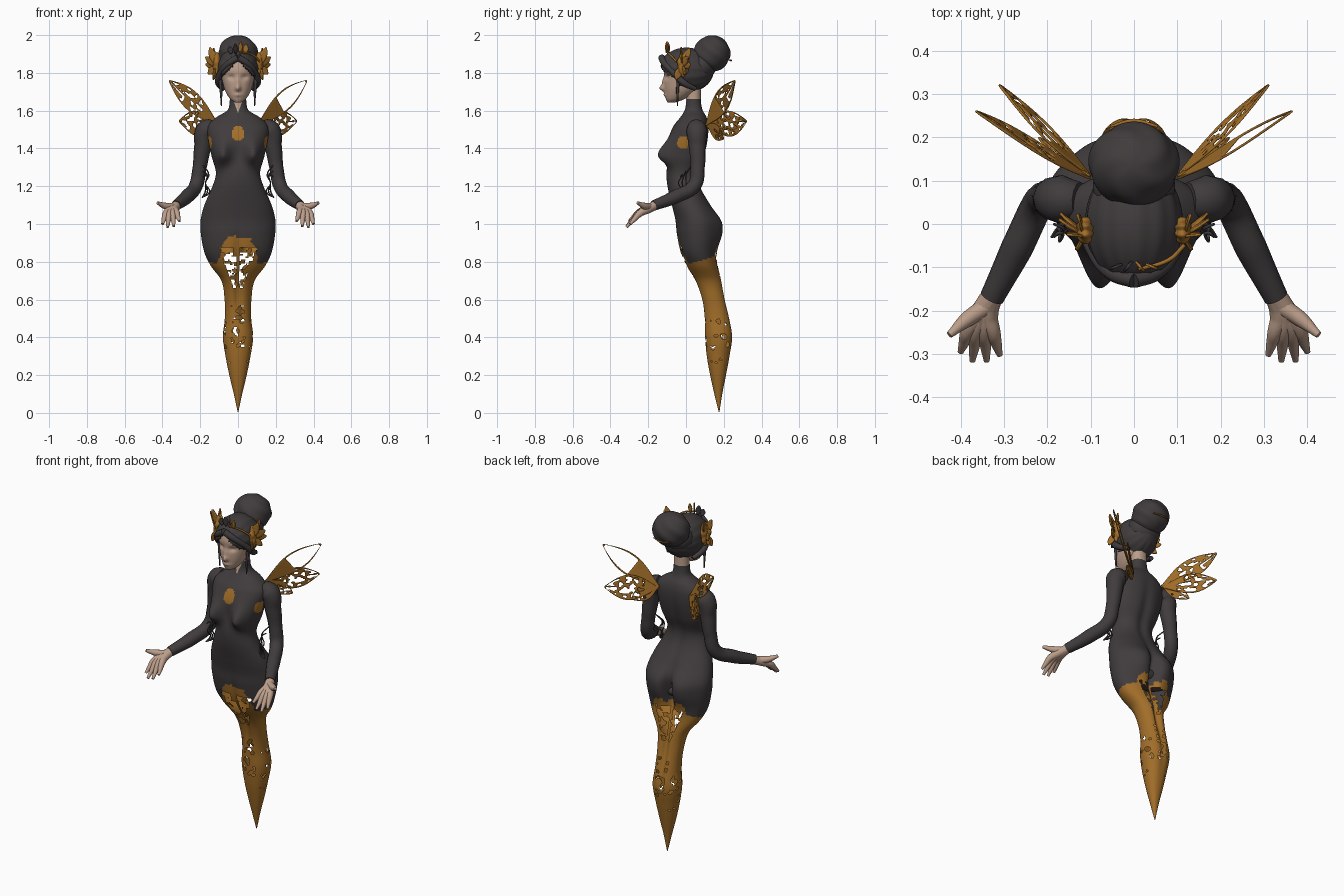
import bpy, bmesh, math
from mathutils import Vector, noise

if "Cube" in bpy.data.objects:
    bpy.data.objects.remove(bpy.data.objects["Cube"])


def mat(name, rgb):
    m = bpy.data.materials.new(name)
    m.diffuse_color = (*rgb, 1)
    m.use_nodes = True
    m.node_tree.nodes["Principled BSDF"].inputs["Base Color"].default_value = m.diffuse_color
    return m


SUIT = mat("charcoal", (0.052, 0.045, 0.046))
GOLD = mat("antique gold", (0.36, 0.155, 0.022))
SKIN = mat("skin", (0.50, 0.34, 0.255))


def finish(name, bm, mats):
    bmesh.ops.recalc_face_normals(bm, faces=bm.faces[:])
    for f in bm.faces:
        f.smooth = True
    me = bpy.data.meshes.new(name)
    bm.to_mesh(me)
    bm.free()
    for m in mats:
        me.materials.append(m)
    ob = bpy.data.objects.new(name, me)
    bpy.context.collection.objects.link(ob)
    return ob


def interp(rows, z):
    """Smooth interpolation of (z, half width, front y, back y) rows."""
    n = len(rows)
    i = max(k for k in range(n - 1) if rows[k][0] <= z or k == 0)
    a, b = rows[i], rows[i + 1]
    p, q = rows[max(i - 1, 0)], rows[min(i + 2, n - 1)]
    h = b[0] - a[0]
    t = (z - a[0]) / h
    out = []
    for c in (1, 2, 3):
        m0 = (b[c] - p[c]) / (b[0] - p[0]) * h
        m1 = (q[c] - a[c]) / (q[0] - a[0]) * h
        out.append((2*t**3 - 3*t*t + 1)*a[c] + (t**3 - 2*t*t + t)*m0
                   + (3*t*t - 2*t**3)*b[c] + (t**3 - t*t)*m1)
    return out


def loft(rows, rings, segs, shape):
    """Stack of rounded sections; shape(x, y, z, front) returns an adjusted y."""
    bm = bmesh.new()
    prev = None
    for r in range(rings + 1):
        z = rows[0][0] + (rows[-1][0] - rows[0][0]) * r / rings
        w, yf, yb = interp(rows, z)
        ring = []
        for k in range(segs):
            a = 2 * math.pi * k / segs
            c, s = math.cos(a), math.sin(a)
            x = w * math.copysign(abs(c)**0.93, c)
            y = (yf + yb)/2 + (yb - yf)/2 * math.copysign(abs(s)**0.93, s)
            ring.append(bm.verts.new((x, shape(x, y, z, -s), z)))
        if prev:
            for k in range(segs):
                j = (k + 1) % segs
                bm.faces.new((prev[k], prev[j], ring[j], ring[k]))
        else:
            bm.faces.new(ring)
        prev = ring
    bm.faces.new(prev)
    return bm


def bump(v, c, r):
    return math.exp(-((v - c) / r)**2)


def tube(name, pts, material, res=6):
    """Round limb through (x, y, z, radius) points."""
    cu = bpy.data.curves.new(name, 'CURVE')
    cu.dimensions = '3D'
    cu.bevel_depth = 1
    cu.bevel_resolution = 4
    cu.resolution_u = res
    cu.use_fill_caps = True
    sp = cu.splines.new('BEZIER')
    sp.bezier_points.add(len(pts) - 1)
    for bp, p in zip(sp.bezier_points, pts):
        bp.co, bp.radius = p[:3], p[3]
        bp.handle_left_type = bp.handle_right_type = 'AUTO'
    cu.materials.append(material)
    ob = bpy.data.objects.new(name, cu)
    bpy.context.collection.objects.link(ob)
    bpy.ops.object.select_all(action='DESELECT')
    ob.select_set(True)
    bpy.context.view_layer.objects.active = ob
    bpy.ops.object.convert(target='MESH')
    bpy.ops.object.shade_smooth()


def flip(s, pts):
    return [(s * p[0], *p[1:]) for p in pts]


def ball(name, c, r, material, warp=None, drop=None):
    bm = bmesh.new()
    bmesh.ops.create_uvsphere(bm, u_segments=64, v_segments=40, radius=1)
    for v in bm.verts:
        k = warp(v.co) if warp else 1
        v.co = Vector([c[i] + r[i] * v.co[i] * k for i in range(3)])
    if drop:
        bmesh.ops.delete(bm, geom=[f for f in bm.faces if drop(f.calc_center_median())], context='FACES')
    return finish(name, bm, [material])


def blade(name, root, tip, width, hole=None, nt=8, ns=4, material=GOLD):
    """Gently bowed leaf or wing in the upright plane through root and tip."""
    root, tip = Vector(root), Vector(tip)
    u = tip - root
    n = u.cross(Vector((0, 0, 1))).normalized()
    v = n.cross(u).normalized()
    n *= math.copysign(.22 * width, root.x)

    def point(t, w):
        return root + u * t + v * w * (width * math.sin(math.pi * t**1.15) + .003) + n * math.sin(math.pi * t) * w
    bm = bmesh.new()
    g = [[bm.verts.new(point(i / nt, 2*j/ns - 1)) for j in range(ns + 1)] for i in range(nt + 1)]
    for i in range(nt):
        for j in range(ns):
            if not (hole and 0 < j < ns - 1 and i < nt - 1 and hole(i / nt, i, j)):
                bm.faces.new((g[i][j], g[i+1][j], g[i+1][j+1], g[i][j+1]))
    ob = finish(name, bm, [material])
    ob.modifiers.new("thickness", 'SOLIDIFY').thickness = 0.006
    ob.modifiers["thickness"].offset = 0
    if hole:
        ob.modifiers.new("rounding", 'SUBSURF').levels = 1


# Body: neck to the pointed tail in one shell
BODY = [(0.005, .002, .173, .177), (0.1, .022, .15, .192), (0.2, .046, .128, .212), (0.3, .066, .11, .232),
        (0.4, .08, .10, .248), (0.5, .070, .095, .235), (0.6, .071, .08, .212), (0.7, .088, .045, .192),
        (0.78, .145, 0, .172), (0.85, .178, -.03, .164), (0.95, .197, -.05, .178), (1.02, .198, -.057, .175),
        (1.1, .178, -.075, .13), (1.2, .135, -.098, .078), (1.27, .117, -.103, .07), (1.36, .14, -.092, .10),
        (1.45, .158, -.092, .118), (1.52, .158, -.065, .12), (1.565, .115, -.03, .11), (1.6, .058, -.008, .09),
        (1.64, .045, 0, .08), (1.72, .043, 0, .078)]


def body_shape(x, y, z, front):
    if front > 0:  # bust, and the line between the legs
        y -= 0.072 * bump(abs(x), .085, .046) * bump(z, 1.365, .05 if z < 1.365 else .07) * min(1, front * 2)
        y += 0.02 * bump(x, 0, .02) * bump(z, .72, .2)
    else:          # seat, and the cleft running down the back
        y += 0.022 * bump(abs(x), .085, .06) * bump(z, .97, .1)
        y -= 0.05 * bump(x, 0, .028) * bump(z, .93, .12) + 0.025 * bump(x, 0, .02) * bump(z, .65, .22)
        y -= 0.012 * bump(x, 0, .03) * bump(z, 1.3, .18)
    return y


bm = loft(BODY, 240, 144, body_shape)
doomed = []
for f in bm.faces:
    x, y, z = f.calc_center_median()
    w, yf, yb = interp(BODY, z)
    front = y < (yf + yb) / 2
    ax, n = abs(x), noise.noise(Vector((x, y, z)) * 38)
    # gold stocking line, rising into ragged lace at the middle
    line = .785 + .28 * y
    if ax < .11:
        line += min(.15 if front else .05, (.11 - ax) * 4) + n * .03
    medallion = front and (x / .033)**2 + ((z - 1.48) / .04)**2 < 1
    armpit = front and ((ax - .152) / .014)**2 + ((z - 1.43) / .035)**2 < 1
    if z < line or medallion or armpit:
        f.material_index = 1
    elif z > (1.585 + ax * 3 if front and ax < .026 else 1.665):
        f.material_index = 2
    # pierced lace down the middle and behind the knees
    upper = .66 < z < (.88 if front else .85) and .006 < ax < .015 + .075 * (z - .64) / .2
    lower = .35 < z < .57 and ax < .035
    knee = .26 < z < .5 and y > .13 and ax > .035
    if (upper and n > -.12) or (lower and n > .14) or (knee and n > .33):
        doomed.append(f)
bmesh.ops.delete(bm, geom=doomed, context='FACES')
finish("bodysuit_and_tail", bm, [SUIT, GOLD, SKIN])
ball("crotch_lining", (0, .06, .935), (.165, .085, .045), SUIT)

# Head with nose, lips and eye sockets
HEAD = [(1.643, .016, -.097, -.06), (1.66, .04, -.106, -.01), (1.70, .066, -.112, .05), (1.74, .079, -.115, .08),
        (1.78, .086, -.114, .09), (1.82, .087, -.117, .09), (1.87, .078, -.10, .08), (1.92, .04, -.06, .05)]


def head_shape(x, y, z, front):
    if front > 0:
        y -= .024 * bump(x, 0, .013) * bump(z, 1.718, .016) + .011 * bump(x, 0, .011) * bump(z, 1.75, .03)
        y -= .008 * bump(x, 0, .02) * bump(z, 1.683, .01)
        y += .011 * bump(abs(x), .035, .018) * bump(z, 1.777, .013)
    return y


finish("head", loft(HEAD, 60, 72, head_shape), [SKIN])

# Hair: cap with open face, bun
cap = ball("hair_cap", (0, .002, 1.815), (.112, .145, .118), SUIT,
           warp=lambda c: 1 + .012 * math.sin(14 * math.atan2(c.x, c.z)),
           drop=lambda c: (c.y < -.035 and c.z < 1.875 - 1.05 * abs(c.x)) or (c.y < .02 and c.z < 1.72))
cap.modifiers.new("thickness", 'SOLIDIFY').thickness = 0.012
ball("hair_bun", (0, .138, 1.903), (.104, .096, .096), SUIT,
     warp=lambda c: 1 + .025 * math.sin(5 * math.atan2(c.y, c.x) + 7 * c.z) * (1 - c.z**4))
ball("bun_base", (0, .085, 1.84), (.095, .075, .08), SUIT)
tube("bun_ornament", [(-.055, .225, 1.87, .003), (0, .238, 1.865, .005), (.055, .225, 1.87, .003)], GOLD)

# Small crown on the front of the hair
for x, top in ((-.045, 1.94), (-.015, 1.955), (.015, 1.965), (.045, 1.95)):
    blade("crown_leaf", (x * .8, -.095, 1.90), (x, -.1, top), .012, material=SUIT if x < 0 else GOLD)
tube("crown_band", [(.01, -.105, 1.912, .004), (.08, -.083, 1.895, .005), (.115, -.05, 1.86, .005)], GOLD)

for s in (1, -1):
    # Hair at the sides
    tube("hair_roll", flip(s, [(0, -.13, 1.882, .018), (.05, -.113, 1.85, .018), (.092, -.065, 1.8, .016),
                               (.104, -.015, 1.75, .018), (.08, .05, 1.715, .012)]), SUIT)
    tube("hair_lock", flip(s, [(.096, -.04, 1.78, .01), (.09, -.045, 1.7, .007), (.088, -.045, 1.625, .003)]), SUIT)

    # Gold leaf cluster over each ear
    ball("ear_ornament", (s * .112, -.015, 1.845), (.02, .03, .065), GOLD,
         warp=lambda c: 1 + .08 * math.sin(7 * math.atan2(c.z, c.y)))
    for tip in ((.172, .01, 1.885), (.15, -.025, 1.935), (.17, .025, 1.845), (.158, .0, 1.795),
                (.132, -.055, 1.765), (.13, .02, 1.93)):
        blade("ear_leaf", (s * .112, -.025, 1.835), (s * tip[0], *tip[1:]), .017)

    # Sleeved arm
    tube("sleeve", flip(s, [(.125, .055, 1.515, .042), (.168, .057, 1.495, .056), (.187, .06, 1.41, .045),
                            (.203, .062, 1.3, .037), (.222, .045, 1.205, .037), (.27, -.055, 1.145, .037),
                            (.328, -.17, 1.098, .028)]), SUIT, 10)

    # Open hand: fingers fan out of the wrist
    for n, tip in enumerate(((.4, -.295, 1.0), (.373, -.315, .983), (.34, -.315, .988), (.31, -.302, 1.015))):
        base = (.383 - .019 * n, -.248, 1.053 + .003 * n)
        tube("finger", flip(s, [(.327, -.165, 1.098, .025), (.358 - .007 * n, -.21, 1.076, .024), (*base, .018),
                                (*[(base[i] + tip[i]) / 2 for i in range(3)], .013), (*tip, .007)]), SKIN)
    tube("thumb", flip(s, [(.34, -.19, 1.09, .021), (.385, -.22, 1.095, .018), (.426, -.256, 1.112, .008)]), SKIN)

    # Ragged lace hanging between elbow and waist
    for k in range(3):
        tube("sleeve_lace", flip(s, [(.185, .03 - .03 * k, 1.31 - .03 * k, .003), (.155 + .008 * k, -.01 * k, 1.26, .004),
                                     (.172, -.02 * k, 1.215, .003), (.15 + .012 * k, -.01, 1.17, .004),
                                     (.19, -.03, 1.14, .003)]), SUIT)

    # Wings: the right upper wing is nearly an empty frame, the left is fuller
    def cells(start, amount):
        return lambda t, i, j: t > start and noise.noise(Vector((i * .47, j * .61, s * 3.3))) > amount
    blade("upper_wing", (s * .10, .105, 1.52), (s * .365, .26, 1.76), .055,
          cells(.46, -.9) if s > 0 else cells(.3, .14), 30, 12)
    blade("lower_wing", (s * .10, .11, 1.515), (s * .312, .322, 1.545), .066, cells(.25, 0), 26, 12)
    blade("wing_root_leaf", (s * .10, .11, 1.53), (s * .22, .2, 1.45), .04, cells(.4, .1), 16, 8)
